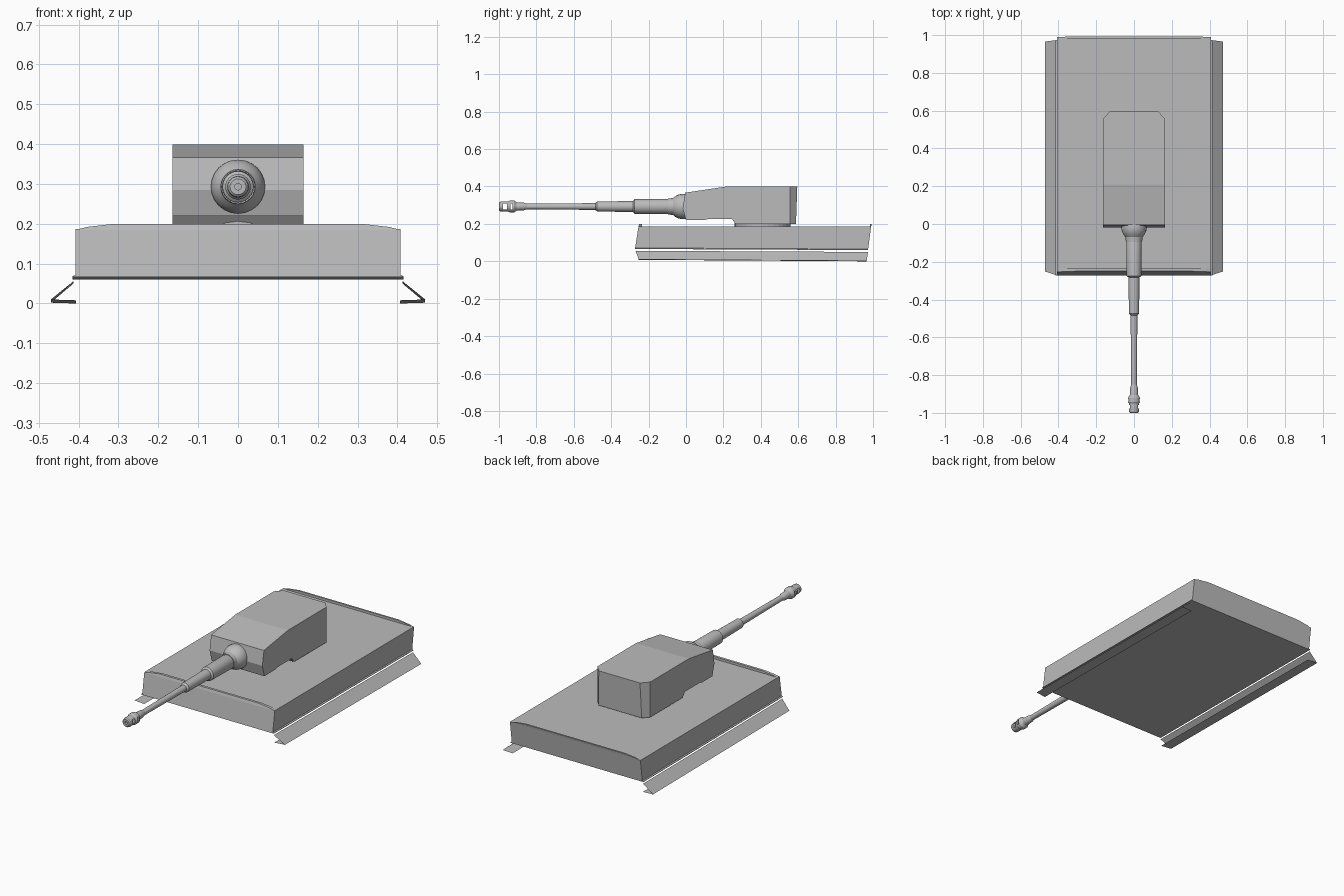
import bpy, bmesh, math
from mathutils import Vector

if "Cube" in bpy.data.objects:
    bpy.data.objects.remove(bpy.data.objects["Cube"])

mat = bpy.data.materials.new("plain_grey")
mat.diffuse_color = (0.5, 0.5, 0.5, 1)
mat.use_nodes = True
mat.node_tree.nodes["Principled BSDF"].inputs["Base Color"].default_value = mat.diffuse_color


def finish(name, bm, closed=True):
    if closed:
        bmesh.ops.recalc_face_normals(bm, faces=bm.faces[:])
    me = bpy.data.meshes.new(name)
    bm.to_mesh(me)
    bm.free()
    me.materials.append(mat)
    ob = bpy.data.objects.new(name, me)
    bpy.context.collection.objects.link(ob)
    return ob


def bridge(bm, a, b):
    """Closed solid between two matching outlines."""
    va, vb = [bm.verts.new(p) for p in a], [bm.verts.new(p) for p in b]
    bm.faces.new(va)
    bm.faces.new(vb[::-1])
    n = len(va)
    for i in range(n):
        j = (i + 1) % n
        bm.faces.new((va[i], va[j], vb[j], vb[i]))


def lathe(name, profile, axis_z, steps=24):
    """Spin (y, radius) points about an axis running along y."""
    bm = bmesh.new()
    vs = [bm.verts.new((0, y, axis_z + r)) for y, r in profile]
    es = [bm.edges.new(p) for p in zip(vs, vs[1:])]
    bmesh.ops.spin(bm, geom=vs + es, cent=(0, 0, axis_z), axis=(0, 1, 0),
                   angle=math.tau, steps=steps)
    bmesh.ops.remove_doubles(bm, verts=bm.verts[:], dist=1e-5)
    ob = finish(name, bm)
    bpy.context.view_layer.objects.active = ob
    ob.select_set(True)
    bpy.ops.object.shade_smooth_by_angle(angle=math.radians(30))
    ob.select_set(False)
    return ob


# Hull: slanted box, leaning back plate and front plate
bm = bmesh.new()
side = [(-0.273, 0.066), (-0.254, 0.187), (0.99, 0.187), (0.973, 0.06)]
bridge(bm, [(-0.408, y, z) for y, z in side], [(0.408, y, z) for y, z in side])
finish("hull", bm)

# Thin ledge along each lower hull edge
bm = bmesh.new()
for s in (-1, 1):
    ledge = [(s * 0.407, 0.0), (s * 0.415, 0.0), (s * 0.415, 0.003), (s * 0.407, 0.006)]
    bridge(bm, [(x, -0.272, 0.066 + z) for x, z in ledge],
           [(x, 0.973, 0.06 + z) for x, z in ledge])
finish("hull_ledges", bm)

# Raised lips at the front and rear of the deck
lip = [(-0.406, 0.185), (-0.38, 0.192), (-0.31, 0.2),
       (0.31, 0.2), (0.38, 0.192), (0.406, 0.185)]
for name, outer, inner, lean in (("front_lip", -0.254, -0.236, 0.3),
                                 ("rear_lip", 0.99, 0.983, 0.2)):
    bm = bmesh.new()
    bridge(bm, [(x, outer + (z - 0.187) * lean, z) for x, z in lip],
           [(x, inner, z) for x, z in lip])
    finish(name, bm)

# Side skirts: sloping sheet with a flange turned inwards
bm = bmesh.new()
for s in (-1, 1):
    front = [(0.413, -0.27, 0.056), (0.47, -0.252, 0.01), (0.407, -0.258, 0.008)]
    rear = [(0.413, 0.973, 0.05), (0.47, 0.966, 0.002), (0.407, 0.966, 0.0)]
    f = [bm.verts.new((s * x, y, z)) for x, y, z in front]
    r = [bm.verts.new((s * x, y, z)) for x, y, z in rear]
    for i in (0, 1):
        q = (f[i], f[i + 1], r[i + 1], r[i])
        bm.faces.new(q if s < 0 else q[::-1])
finish("side_skirts", bm, closed=False)

# Turret: extruded side profile with the rear corners cut off
bm = bmesh.new()
prof = [(0.0, 0.22), (-0.018, 0.285), (-0.004, 0.367), (0.21, 0.399), (0.595, 0.399),
        (0.588, 0.2), (0.265, 0.2), (0.245, 0.226), (0.12, 0.226), (0.09, 0.22)]
bridge(bm, [(-0.165, y, z) for y, z in prof], [(0.165, y, z) for y, z in prof])
for s in (-1, 1):
    cut = bmesh.ops.bisect_plane(bm, geom=bm.verts[:] + bm.edges[:] + bm.faces[:],
                                 plane_co=(s * 0.165, 0.555, 0.3),
                                 plane_no=Vector((s * 0.042, 0.038, 0)), clear_outer=True)
    bmesh.ops.holes_fill(bm, edges=[e for e in bm.edges if e.is_boundary])
finish("turret", bm)

# Turret ring on the deck
bm = bmesh.new()
bmesh.ops.create_cone(bm, cap_ends=True, segments=32, radius1=0.15, radius2=0.15, depth=0.03)
bmesh.ops.translate(bm, verts=bm.verts[:], vec=(0, 0.41, 0.192))
finish("turret_ring", bm)

# Gun mantlet, stepped sleeve and barrel
AXIS = 0.293
lathe("mantlet", [(0.0, 0), (0.0, 0.066), (-0.02, 0.068), (-0.04, 0.064),
                  (-0.056, 0.056), (-0.07, 0.045), (-0.095, 0.043), (-0.1, 0.0)], AXIS)
lathe("barrel", [(-0.08, 0), (-0.08, 0.036), (-0.1, 0.041), (-0.275, 0.039), (-0.283, 0.029),
                 (-0.475, 0.027), (-0.485, 0.018), (-0.86, 0.015), (-0.87, 0.0)], AXIS)

# Muzzle brake with side openings
brake = lathe("muzzle_brake", [(-0.85, 0), (-0.85, 0.015), (-0.865, 0.02), (-0.905, 0.022),
                               (-0.92, 0.032), (-0.942, 0.032), (-0.95, 0.027), (-0.985, 0.027),
                               (-0.995, 0.025), (-1.0, 0.02), (-1.0, 0.008), (-0.96, 0.008),
                               (-0.96, 0)], AXIS)
bm = bmesh.new()
for y, w in ((-0.968, 0.02), (-0.933, 0.012)):
    box = bmesh.ops.create_cube(bm, size=1)["verts"]
    bmesh.ops.scale(bm, verts=box, vec=(0.2, w, 0.03))
    bmesh.ops.translate(bm, verts=box, vec=(0, y, AXIS))
cutter = finish("brake_slot_cutter", bm)
cutter.hide_render = True
cutter.hide_viewport = True
mod = brake.modifiers.new("slots", "BOOLEAN")
mod.object = cutter
mod.operation = "DIFFERENCE"
